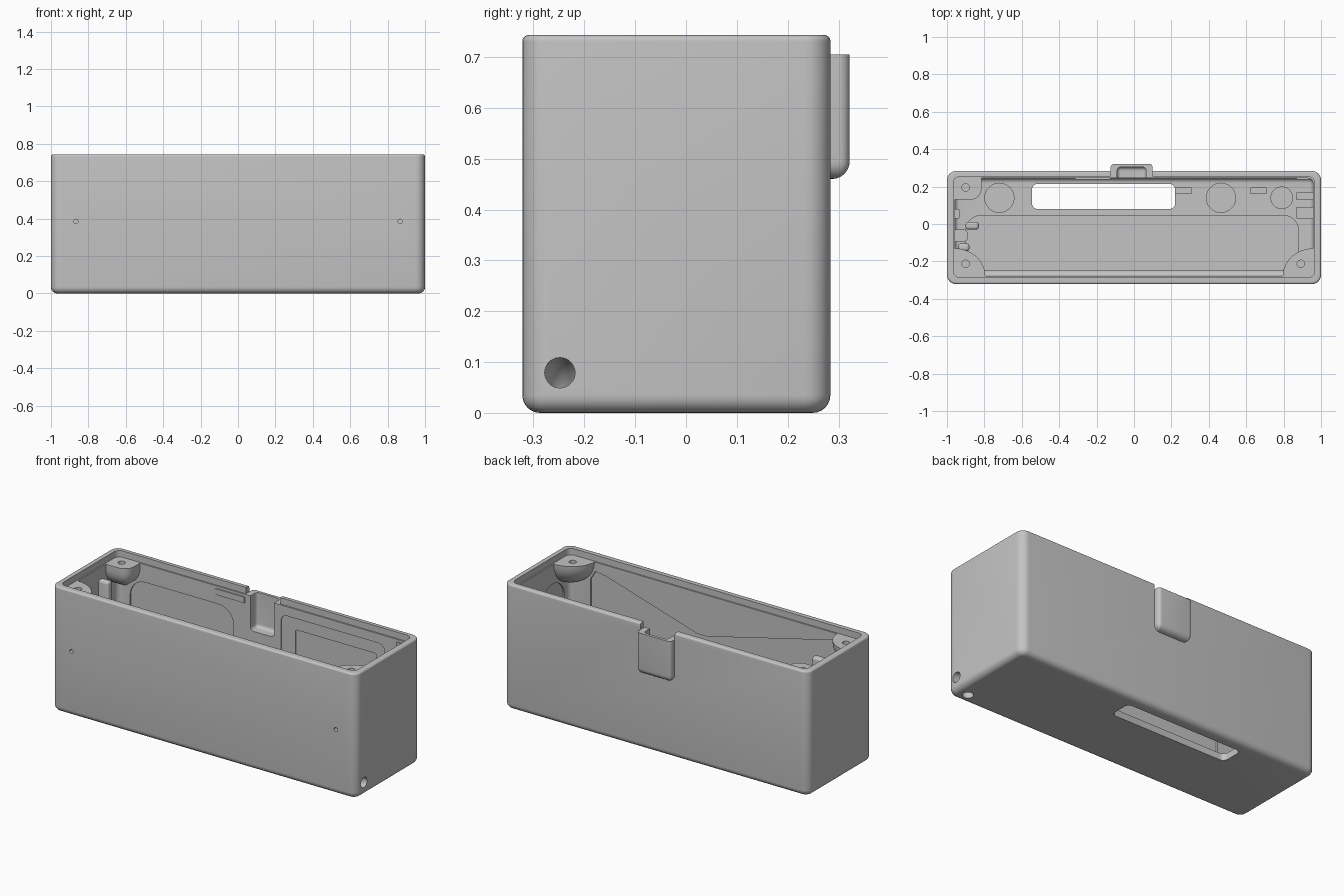
import bpy, bmesh, math
from mathutils import Matrix, Vector

old = bpy.data.objects.get("Cube")
if old:
    bpy.data.objects.remove(old, do_unlink=True)

grey = bpy.data.materials.new("plain grey")
grey.use_nodes = True
grey.diffuse_color = (0.55, 0.55, 0.55, 1)
grey.node_tree.nodes["Principled BSDF"].inputs["Base Color"].default_value = (0.55, 0.55, 0.55, 1)


def finish(name, bm):
    bmesh.ops.recalc_face_normals(bm, faces=bm.faces)
    mesh = bpy.data.meshes.new(name)
    bm.to_mesh(mesh)
    bm.free()
    mesh.materials.append(grey)
    obj = bpy.data.objects.new(name, mesh)
    bpy.context.collection.objects.link(obj)
    return obj


def rounded_box(name, x, y, z, r=0.002, low=0.0, high=0.0, upright=False):
    """Box with rounded corners, and rounded lower and upper edges.
    When upright, the corners are rounded in the x-z plane instead."""
    if upright:
        y, z = z, y
    quarter = [math.pi / 2 * k / 6 for k in range(7)]
    levels = [(low * (1 - math.sin(a)), z[0] + low * (1 - math.cos(a))) for a in quarter] if low else [(0, z[0])]
    levels += [(high * (1 - math.cos(a)), z[1] - high * (1 - math.sin(a))) for a in quarter] if high else [(0, z[1])]
    bm = bmesh.new()
    rings = []
    for inset, h in levels:
        rad = max(r - inset, 0.002)
        ring = []
        for i, (sx, sy) in enumerate([(1, 1), (-1, 1), (-1, -1), (1, -1)]):
            cx = x[sx > 0] - sx * (inset + rad)
            cy = y[sy > 0] - sy * (inset + rad)
            for a in quarter:
                t = a + i * math.pi / 2
                p = (cx + rad * math.cos(t), cy + rad * math.sin(t), h)
                ring.append(bm.verts.new((p[0], p[2], p[1]) if upright else p))
        rings.append(ring)
    for a, b in zip(rings, rings[1:]):
        for i in range(len(a)):
            j = (i + 1) % len(a)
            bm.faces.new((a[i], a[j], b[j], b[i]))
    bm.faces.new(rings[0])
    bm.faces.new(rings[-1])
    return finish(name, bm)


def cylinder(name, centre, r, depth, axis="Z"):
    bm = bmesh.new()
    turn = Vector((0, 0, 1)).rotation_difference(
        Vector([float(axis == c) for c in "XYZ"])).to_matrix().to_4x4()
    bmesh.ops.create_cone(bm, cap_ends=True, segments=40, radius1=r, radius2=r, depth=depth,
                          matrix=Matrix.Translation(centre) @ turn)
    return finish(name, bm)


def dome(name, centre, size):
    bm = bmesh.new()
    bmesh.ops.create_uvsphere(bm, u_segments=48, v_segments=24, radius=1,
                              matrix=Matrix.Translation(centre) @ Matrix.Diagonal((*size, 1)))
    return finish(name, bm)


def prism(name, outline, y):
    bm = bmesh.new()
    a, b = ([bm.verts.new((px, d, pz)) for px, pz in outline] for d in y)
    bm.faces.new(a)
    bm.faces.new(b)
    for i in range(len(a)):
        j = (i + 1) % len(a)
        bm.faces.new((a[i], a[j], b[j], b[i]))
    return finish(name, bm)


def ring_tunnel(name, centre, major, minor):
    bm = bmesh.new()
    n, m = 48, 20
    rows = []
    for i in range(n):
        t = math.tau * (i + 0.5) / n
        rows.append([])
        for k in range(m):
            s = math.tau * k / m
            d = major + minor * math.cos(s)
            rows[-1].append(bm.verts.new((centre[0] + d * math.cos(t), centre[1] + minor * math.sin(s),
                                          centre[2] + d * math.sin(t))))
    for i in range(n):
        a, b = rows[i], rows[(i + 1) % n]
        for k in range(m):
            bm.faces.new((a[k], a[(k + 1) % m], b[(k + 1) % m], b[k]))
    return finish(name, bm)


def combine(obj, op, *tools):
    for tool in tools:
        mod = obj.modifiers.new(op, "BOOLEAN")
        mod.operation, mod.solver, mod.object = op, "EXACT", tool
    bpy.context.view_layer.update()
    mesh = bpy.data.meshes.new_from_object(obj.evaluated_get(bpy.context.evaluated_depsgraph_get()))
    obj.modifiers.clear()
    obj.data = mesh
    for tool in tools:
        bpy.data.objects.remove(tool, do_unlink=True)


TOP, STEP, FLOOR = 0.743, 0.705, 0.04

# Outer case with the catch housing on the back
case = rounded_box("case", (-1, 1), (-0.322, 0.284), (0, TOP), 0.05, 0.035, 0.012)
combine(case, "UNION", rounded_box("catch", (-0.125, 0.1), (0.15, 0.322), (0.46, STEP), 0.02, 0.035))

# Cavity, stepped rim, catch pocket and rim notch
combine(case, "DIFFERENCE",
        rounded_box("cavity", (-0.958, 0.958), (-0.278, 0.245), (FLOOR, 0.9), 0.03, 0.025),
        rounded_box("rim_step", (-0.966, 0.966), (-0.286, 0.253), (STEP, 0.95), 0.035),
        rounded_box("notch", (-0.125, 0.1), (0.2, 0.4), (STEP, 0.97), 0.01),
        rounded_box("pocket", (-0.09, 0.065), (0.15, 0.305), (0.5, 0.98), 0.02, 0.02))

# Solid corner for the cord tunnel
corner = dome("cord_corner", (0.97, -0.29, 0.02), (0.16, 0.15, 0.16))
combine(corner, "INTERSECT", rounded_box("limit", (0.7, 0.975), (-0.3, 0), (0.02, 0.4)))
combine(case, "UNION", corner)

# Openings through the shell
combine(case, "DIFFERENCE",
        ring_tunnel("cord_tunnel", (1, -0.248, 0), 0.079, 0.03),
        rounded_box("floor_slot", (-0.545, 0.22), (0.08, 0.215), (-0.1, 0.2), 0.03),
        *[cylinder("pin_hole", (s * 0.867, -0.3, 0.385), 0.012, 0.1, "Y") for s in (-1, 1)])

# Shallow recesses in the floor and inner walls
combine(case, "DIFFERENCE",
        rounded_box("floor_recess", (-0.9, 0.88), (-0.245, 0.045), (0.03, 0.06), 0.08),
        *[cylinder("round_recess", (x, 0.14, 0.055), r, 0.05)
          for x, r in ((-0.72, 0.078), (0.465, 0.078), (0.79, 0.058))],
        rounded_box("back_recess", (-0.88, -0.2), (0.2, 0.253), (0.1, 0.6), 0.1, upright=True),
        rounded_box("back_recess", (0.11, 0.79), (0.2, 0.251), (0.1, 0.65), 0.04, upright=True),
        rounded_box("back_recess", (0.2, 0.73), (0.21, 0.257), (0.15, 0.58), 0.01, upright=True),
        prism("front_recess", [(-0.8, 0.12), (-0.8, 0.64), (-0.77, 0.66), (0.06, 0.46), (0.12, 0.46),
                               (0.72, 0.64), (0.79, 0.65), (0.82, 0.6), (0.82, 0.2), (0.75, 0.12)],
              (-0.288, -0.24)),
        cylinder("side_recess", (0.941, -0.12, 0.48), 0.11, 0.05, "X"))

# Screw bosses under the rim
bosses = {
    "front_left_boss": dome("front_left_boss", (0.96, -0.28, STEP), (0.165, 0.15, 0.15)),
    "front_right_boss": dome("front_right_boss", (-0.96, -0.28, STEP), (0.165, 0.15, 0.15)),
    "back_right_boss": rounded_box("back_right_boss", (-1.12, -0.815), (0.13, 0.37), (0.57, 0.8), 0.06, 0.1),
}
for name, boss in bosses.items():
    combine(boss, "INTERSECT", rounded_box("limit", (-0.975, 0.975), (-0.295, 0.262), (0.3, STEP), 0.03))
    x = 0.892 if "left" in name else -0.9
    y = 0.195 if "back" in name else -0.213
    combine(boss, "DIFFERENCE", cylinder("screw_hole", (x, y, STEP), 0.02, 0.12))

# Bracket with two posts beside the end wall
rounded_box("bracket_wall_block", (-0.97, -0.89), (-0.095, -0.03), (0.03, 0.45), 0.02)
rounded_box("bracket_front_post", (-0.94, -0.88), (-0.145, -0.105), (0.03, 0.68), 0.015, high=0.015)
rounded_box("bracket_back_post", (-0.9, -0.83), (-0.03, 0.012), (0.03, 0.69), 0.015, high=0.015)

# Ribs on the end walls
for side, x, ys in (("right", (-0.97, -0.932), ((0.03, 0.08), (0.13, 0.157))),
                    ("left", (0.865, 0.97), ((0.03, 0.09), (0.13, 0.168)))):
    for y in ys:
        rounded_box(side + "_rib", x, y, (0.03, 0.35), 0.006)

# Small floor stops and rim tabs
for x in (0.22, 0.62):
    rounded_box("floor_stop", (x, x + 0.09), (0.16, 0.195), (0.03, 0.12), 0.006)
rounded_box("back_rim_strip", (-0.315, -0.125), (0.238, 0.262), (0.655, 0.69), 0.004)
rounded_box("back_rim_tab", (0.87, 0.96), (0.238, 0.262), (0.655, 0.69), 0.004)

# Smooth curves, crisp edges
for obj in [o for o in bpy.context.collection.objects if o.type == "MESH" and grey.name in o.data.materials]:
    bpy.ops.object.select_all(action="DESELECT")
    obj.select_set(True)
    bpy.context.view_layer.objects.active = obj
    bpy.ops.object.shade_smooth_by_angle(angle=math.radians(30))
